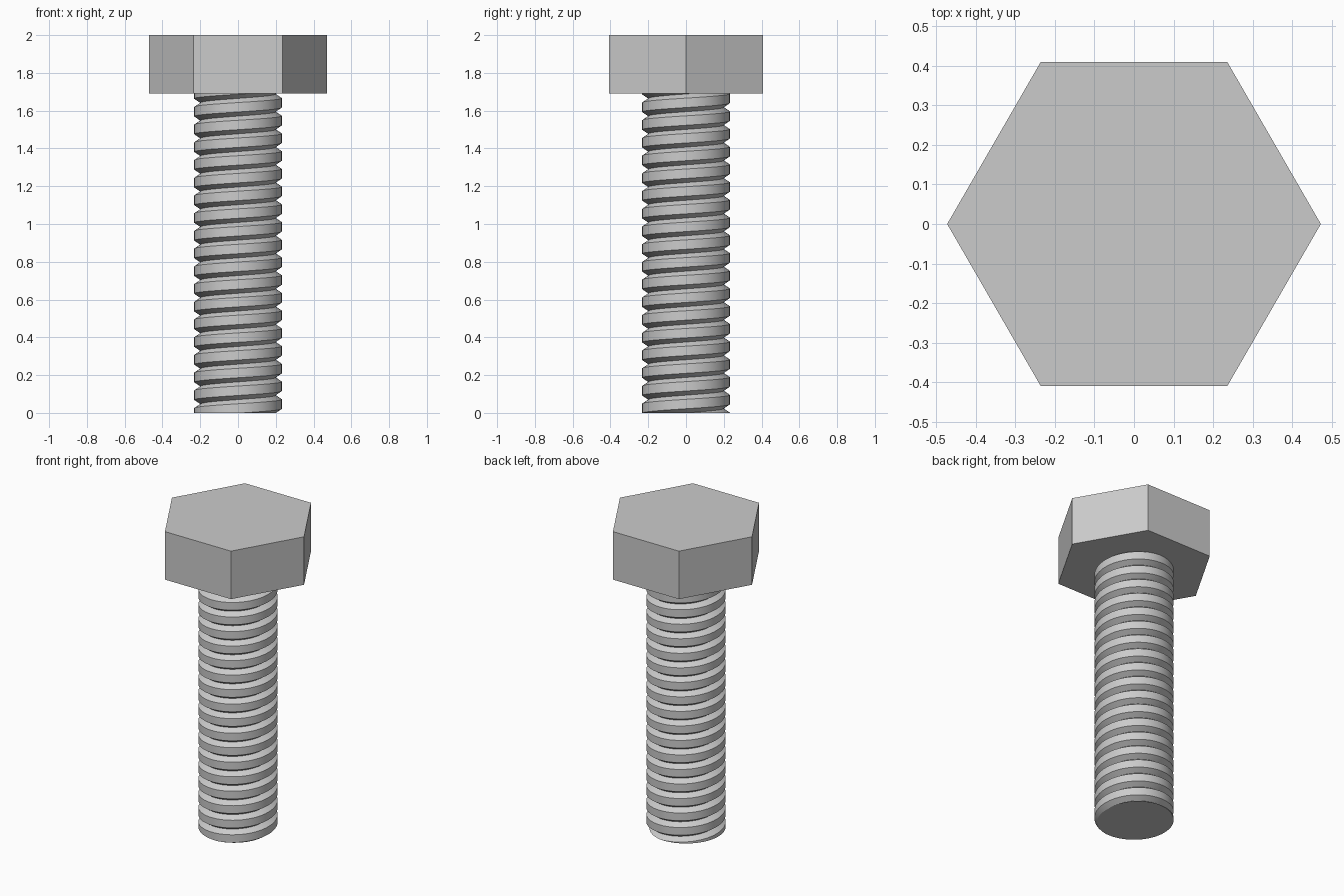
import bpy, bmesh, math
from mathutils import Vector

if "Cube" in bpy.data.objects:
    bpy.data.objects.remove(bpy.data.objects["Cube"])

HEIGHT, HEAD_Z = 2.0, 1.69
CREST, ROOT = 0.232, 0.199     # thread radii
PITCH, HALF_GROOVE = 0.0938, 0.022
SEG = 64                       # steps per turn
HEX_R = 0.472


def add_object(name, bm):
    bmesh.ops.recalc_face_normals(bm, faces=bm.faces[:])
    mesh = bpy.data.meshes.new(name)
    bm.to_mesh(mesh)
    bm.free()
    obj = bpy.data.objects.new(name, mesh)
    bpy.context.collection.objects.link(obj)
    return obj


# Threaded shank: right-handed helical sheet with a V groove, trimmed flat at both ends
bm = bmesh.new()
turns = math.ceil(HEAD_Z / PITCH) + 4
profile = [(CREST, -HALF_GROOVE), (ROOT, 0.0), (CREST, HALF_GROOVE)]
rows = []
for i in range(turns * SEG + 1):
    a = 2 * math.pi * i / SEG
    z = PITCH * (i / SEG - 2)
    rows.append([bm.verts.new((r * math.cos(a), r * math.sin(a), z + dz)) for r, dz in profile])
for i in range(len(rows) - 1):
    a, b = rows[i], rows[i + 1]
    for k in range(2):
        bm.faces.new((a[k], b[k], b[k + 1], a[k + 1]))
    if i + 1 + SEG < len(rows):   # crest band up to the next turn
        c, d = rows[i + SEG], rows[i + SEG + 1]
        bm.faces.new((a[2], b[2], d[0], c[0]))
for z, direction in ((0, -1), (HEAD_Z, 1)):
    bmesh.ops.bisect_plane(bm, geom=bm.verts[:] + bm.edges[:] + bm.faces[:],
                           plane_co=Vector((0, 0, z)), plane_no=Vector((0, 0, direction)),
                           clear_outer=True)
    rim = [e for e in bm.edges if e.is_boundary and all(abs(v.co.z - z) < 1e-4 for v in e.verts)]
    bmesh.ops.edgeloop_fill(bm, edges=rim)
shank = add_object("threaded_shank", bm)
bpy.context.view_layer.objects.active = shank
shank.select_set(True)
bpy.ops.object.shade_smooth_by_angle(angle=math.radians(25))
shank.select_set(False)

# Hexagonal head with corners on the x axis
bm = bmesh.new()
ring = [bm.verts.new((HEX_R * math.cos(math.pi * k / 3), HEX_R * math.sin(math.pi * k / 3), HEAD_Z))
        for k in range(6)]
base = bm.faces.new(ring)
top = bmesh.ops.extrude_face_region(bm, geom=[base], use_keep_orig=True)["geom"]
bmesh.ops.translate(bm, vec=(0, 0, HEIGHT - HEAD_Z),
                    verts=[g for g in top if isinstance(g, bmesh.types.BMVert)])
add_object("hex_head", bm)
